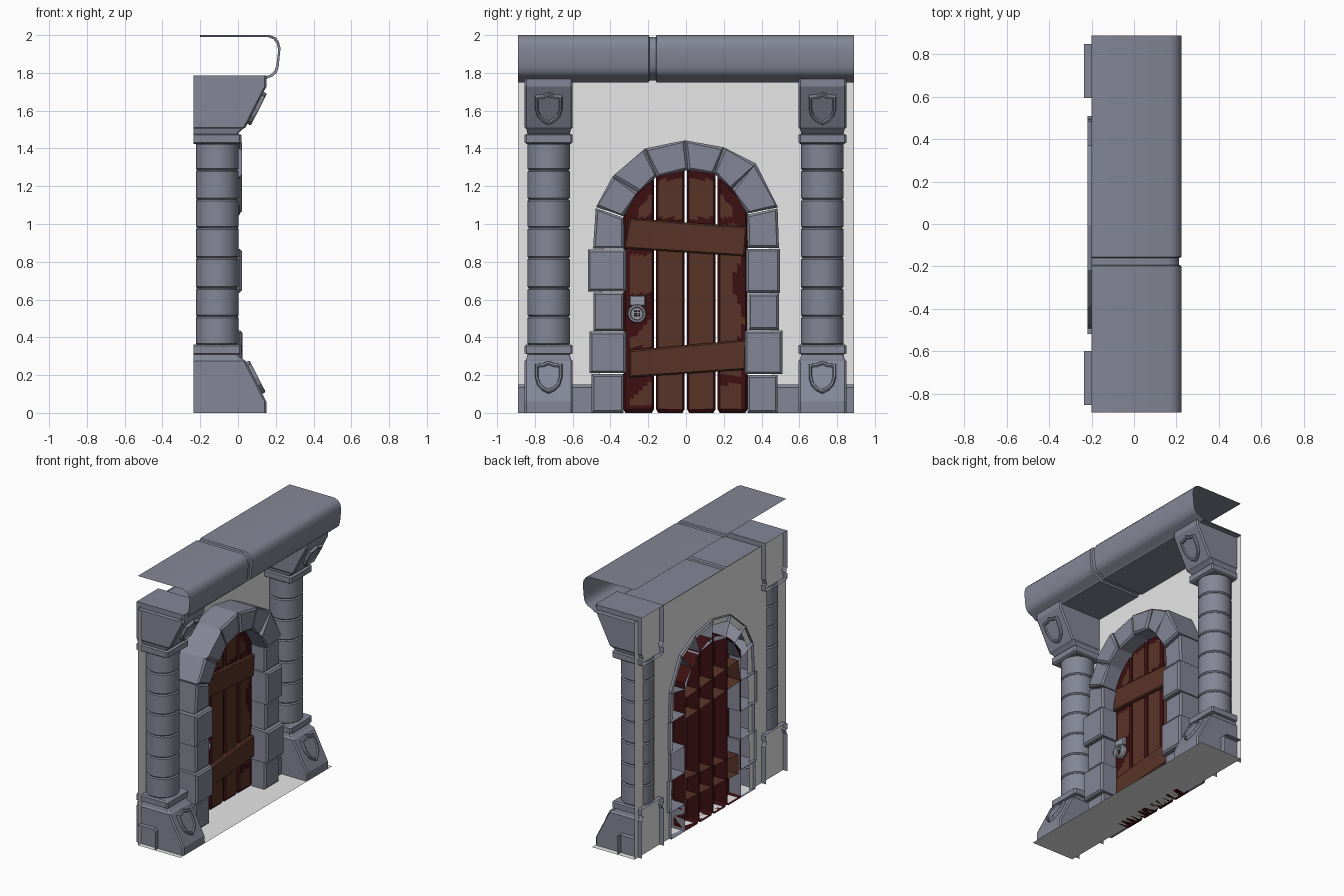
import bpy, bmesh, math
from mathutils import Vector

if "Cube" in bpy.data.objects:
    bpy.data.objects.remove(bpy.data.objects["Cube"])


def material(name, rgb):
    m = bpy.data.materials.new(name)
    m.diffuse_color = (*rgb, 1)
    m.use_nodes = True
    m.node_tree.nodes["Principled BSDF"].inputs["Base Color"].default_value = m.diffuse_color
    return m


STONE = material("grey stone", (0.23, 0.24, 0.305))
WALL = material("light plaster", (0.8, 0.8, 0.8))
WOOD = material("brown wood", (0.10, 0.034, 0.021))
DARK = material("dark red wood", (0.046, 0.005, 0.006))
METAL = material("pale metal", (0.30, 0.31, 0.36))


def finish(name, bm, mats, smooth=False):
    bmesh.ops.recalc_face_normals(bm, faces=bm.faces[:])
    me = bpy.data.meshes.new(name)
    bm.to_mesh(me)
    bm.free()
    for m in mats:
        me.materials.append(m)
    ob = bpy.data.objects.new(name, me)
    bpy.context.collection.objects.link(ob)
    if smooth:
        bpy.ops.object.select_all(action='DESELECT')
        ob.select_set(True)
        bpy.context.view_layer.objects.active = ob
        bpy.ops.object.shade_smooth_by_angle(angle=math.radians(35))
    return ob


def loft(name, rings, mat, closed=True, cap_start=False, cap_end=False, smooth=False):
    """Skin a list of point rings with quads."""
    bm = bmesh.new()
    vs = [[bm.verts.new(p) for p in r] for r in rings]
    n = len(vs[0])
    for a, b in zip(vs, vs[1:]):
        for i in range(n if closed else n - 1):
            j = (i + 1) % n
            bm.faces.new((a[i], a[j], b[j], b[i]))
    if cap_start:
        bm.faces.new(vs[0])
    if cap_end:
        bm.faces.new(vs[-1])
    return finish(name, bm, [mat], smooth)


def block(name, poly, front, mat, back=-0.22, bevel=0.012):
    """Open-backed block from a (y, z) outline with a chamfered front."""
    c = sum((Vector(p) for p in poly), Vector((0, 0))) / len(poly)
    small = []
    for p in poly:
        d = Vector(p) - c
        small.append(c + Vector((d.x - math.copysign(bevel, d.x), d.y - math.copysign(bevel, d.y))))
    rings = [[(back, *p) for p in poly], [(front - bevel, *p) for p in poly],
             [(front, *p) for p in small]]
    return loft(name, rings, mat, cap_end=True)


def rect(y0, y1, z0, z1):
    return [(y0, z0), (y1, z0), (y1, z1), (y0, z1)]


# Arch joints, outer and inner ends
OUT = [(-.476, 1.09), (-.39, 1.25), (-.217, 1.40), (-.005, 1.443), (.20, 1.406), (.37, 1.32), (.487, 1.088)]
INN = [(-.33, 1.04), (-.255, 1.17), (-.155, 1.25), (.01, 1.285), (.15, 1.265), (.245, 1.185), (.323, 1.055)]

# Back wall with door opening, and floor sheet
bm = bmesh.new()
hole = [(o[0] * .7 + i[0] * .3, o[1] * .7 + i[1] * .3) for o, i in zip(OUT, INN)]
outline = [(-.89, 0), (-.89, 1.76), (.89, 1.76), (.89, 0), (.46, 0)] + hole[::-1] + [(-.46, 0)]
bm.faces.new([bm.verts.new((-.2, y, z)) for y, z in outline])
finish("back_wall", bm, [WALL])
bm = bmesh.new()
bm.faces.new([bm.verts.new(p) for p in ((-.2, -.89, 0), (.15, -.89, 0), (.15, .89, 0), (-.2, .89, 0))])
finish("floor_sheet", bm, [WALL])

# Lintel: rounded open profile with one recessed joint
prof = [(-.2, 2), (.17, 2), (.2, 1.988), (.217, 1.965), (.225, 1.93), (.215, 1.83),
        (.205, 1.80), (.185, 1.782), (.15, 1.768), (.13, 1.75), (-.2, 1.75)]
rings = []
for y, k in ((-.89, 0), (-.198, 0), (-.193, 1), (-.160, 1), (-.155, 0), (.89, 0)):
    rings.append([(x - k * (.012 if x > 0 else 0), y, z - k * math.copysign(.01, z - 1.875)) for x, z in prof])
loft("lintel", rings, STONE, closed=False, smooth=True)

# Skirting stones at either side of the door
skirt = [(-.2, .15), (-.075, .15), (-.06, .135), (-.06, 0)]
for s in (-1, 1):
    loft("skirting", [[(x, s * y, z) for x, z in skirt] for y in (.89, .47)], STONE, closed=False)

# Columns
H = 1.787
BASE = [(.15, .127, 0), (.15, .127, .06), (.04, .127, .275), (.025, .118, .285), (.0, .112, .31),
        (.018, .127, .315), (.018, .127, .355), (.006, .116, .363)]
DRUMS = [.36, .51, .66, .82, .98, 1.13, 1.285, 1.43]
SHIELD = [(0, .095), (.03, .08), (.072, .075), (.072, .0), (.06, -.045), (.035, -.075), (0, -.095)]
SHIELD += [(-u, v) for u, v in SHIELD[-2:0:-1]]


def section(cy, x, h, z, c=.01):
    return [(-.235, cy - h, z), (x - c, cy - h, z), (x, cy - h + c, z),
            (x, cy + h - c, z), (x - c, cy + h, z), (-.235, cy + h, z)]


def shield(cy, cx, cz, lean):
    t = Vector((-lean * .11, 0, .215)).normalized()
    n = Vector((t.z, 0, -t.x))
    o = Vector((cx, cy, cz))
    rings = [[o + Vector((0, u * s, 0)) + t * v * s + n * d for u, v in SHIELD]
             for s, d in ((1, -.01), (1, .014), (.95, .02), (.82, .02), (.76, .011))]
    loft("shield", rings, STONE, cap_end=True)


for cy in (-.727, .722):
    loft("column_base", [section(cy, *s) for s in BASE], STONE, closed=False, cap_end=True)
    loft("column_capital", [section(cy, x, h, H - z) for x, h, z in BASE], STONE,
         closed=False, cap_start=True, cap_end=True)
    rings = []
    for a, b in zip(DRUMS, DRUMS[1:]):
        for r, z in ((.105, a), (.113, a + .008), (.113, b - .008), (.105, b - .001)):
            rings.append([(-.11 + r * math.cos(i * math.pi / 10), cy + r * math.sin(i * math.pi / 10), z)
                          for i in range(20)])
    loft("column_shaft", rings, STONE, smooth=True)
    shield(cy, .086, .185, 1)
    shield(cy, .093, 1.615, -1)

# Door jamb stones, alternating wide and narrow
JAMB = [(-.50, -.33, 0, .205, 0), (-.51, -.318, .21, .43, .02), (-.49, -.33, .433, .638, 0), (-.52, -.318, .643, .865, .02),
        (.325, .485, 0, .20, 0), (.312, .51, .205, .435, .025), (.33, .492, .44, .632, 0), (.318, .497, .636, .868, .02)]
for y0, y1, z0, z1, f in JAMB:
    block("jamb_stone", rect(y0, y1, z0, z1), f, STONE)
block("jamb_stone", [(-.492, .87), (-.328, .87), (-.33, 1.035), (-.478, 1.083)], 0, STONE)
block("jamb_stone", [(.325, .873), (.492, .873), (.485, 1.082), (.322, 1.05)], 0, STONE)

# Arch stones
for k in range(6):
    block("arch_stone", [INN[k], OUT[k], OUT[k + 1], INN[k + 1]], (.01, .02)[k % 2], STONE)


# Door planks: brown faces with dark red worn edges
def is_brown(y, z):
    a = abs(y)
    if z < .025:
        return False
    if a < .165:
        return z < 1.235 and not .98 < z < 1.03
    if z > 1.0:
        return a < .25 and 1.04 < z < 1.17 - (a - .17)
    if y > 0:
        return a < (.275 + .03 * math.sin(z * 16) if z > .3 else .29) and not .15 < z < .2
    return a < .30 and (.63 < z < .84 or .35 < z < .48 - (a - .2) or .04 < z < .16 - (a - .2))


for y0, y1 in ((-.332, -.17), (-.158, -.008), (.006, .156), (.168, .325)):
    bm = bmesh.new()
    e = .011
    ys = [y0] + [y0 + e + (y1 - y0 - 2 * e) * i / 6 for i in range(7)] + [y1]
    N = 60
    grid = []
    for j in range(N + 1):
        row = []
        for i, y in enumerate(ys):
            edge = i in (0, 8) or j in (0, N)
            z = (1.31 - 2 * y * y) * j / N
            if j == 0 and i in (0, 8):
                z = .018
            row.append(bm.verts.new((-.125 if edge else -.11, y, z)))
        grid.append(row)
    for j in range(N):
        for i in range(8):
            f = bm.faces.new((grid[j][i], grid[j][i + 1], grid[j + 1][i + 1], grid[j + 1][i]))
            c = f.calc_center_median()
            f.material_index = 0 if 0 < i < 7 and is_brown(c.y, c.z) else 1
    ex = bmesh.ops.extrude_edge_only(bm, edges=[e for e in bm.edges if e.is_boundary])
    for g in ex["geom"]:
        if isinstance(g, bmesh.types.BMVert):
            g.co.x = -.22
        elif isinstance(g, bmesh.types.BMFace):
            g.material_index = 1
    finish("door_plank", bm, [WOOD, DARK])

# Slanted cross boards
block("upper_cross_board", [(-.328, .87), (.312, .83), (.322, .985), (-.30, 1.03)], -.085, WOOD, bevel=.008)
block("lower_cross_board", [(-.30, .188), (.315, .228), (.32, .387), (-.30, .332)], -.085, WOOD, bevel=.008)

# Door lock: bracket, round plate and ring
block("lock_bracket", rect(-.30, -.215, .565, .622), -.085, METAL, back=-.115, bevel=.006)


def circle(r, x):
    return [(x, -.26 + r * math.cos(i * math.pi / 8), .525 + r * math.sin(i * math.pi / 8)) for i in range(16)]


loft("lock_ring", [circle(r, x) for r, x in ((.05, -.115), (.05, -.08), (.045, -.07), (.036, -.07), (.032, -.08), (.032, -.095))],
     METAL)
loft("lock_plate", [circle(.033, -.115), circle(.033, -.092)], METAL, cap_end=True)
for dy in (-.012, 0, .012):
    for dz in (-.012, 0, .012):
        block("lock_hole", rect(-.264 + dy, -.256 + dy, .521 + dz, .529 + dz), -.089, DARK, back=-.093, bevel=.001)
